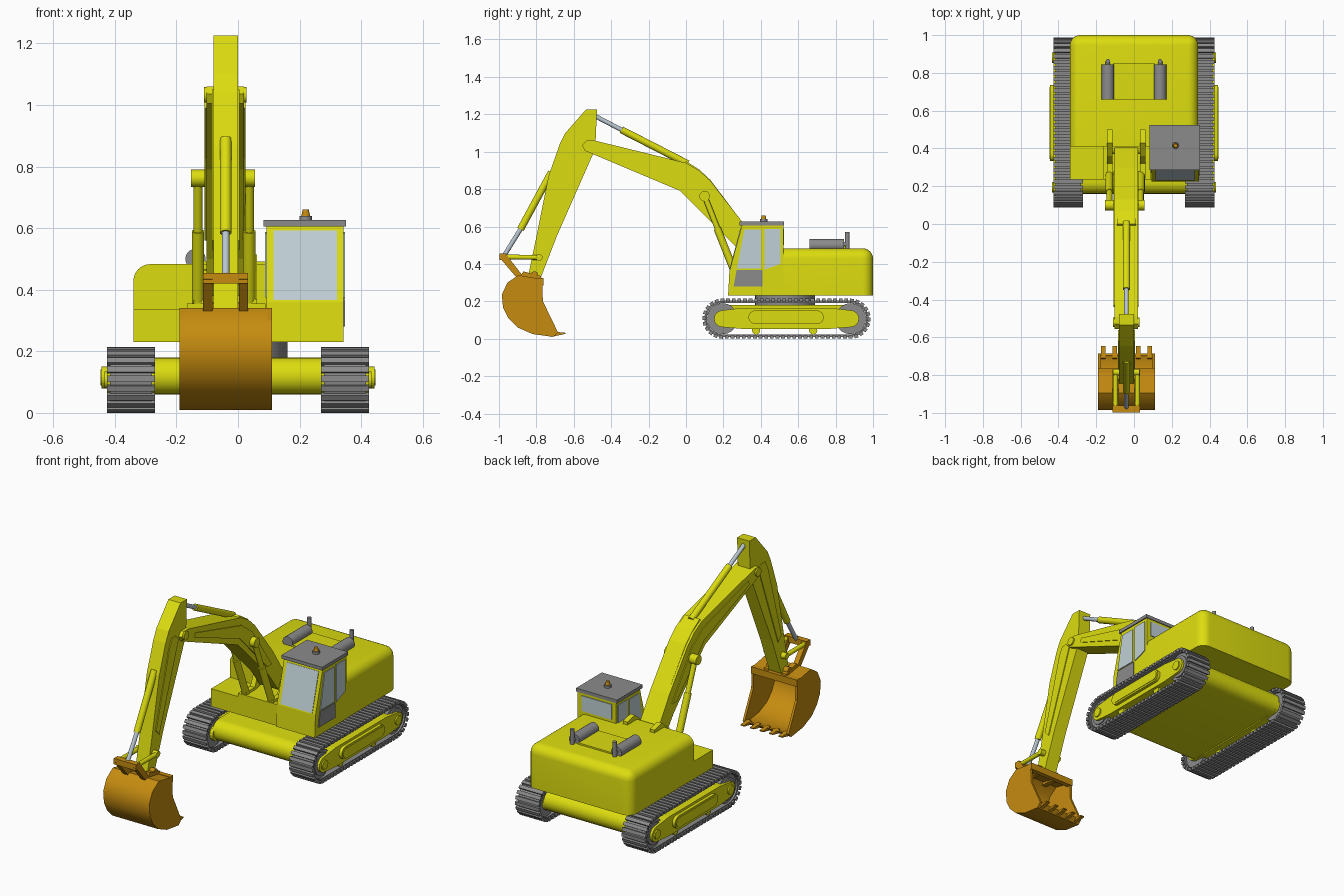
import bpy, bmesh, math
from mathutils import Vector, Matrix

default_cube = bpy.data.objects.get("Cube")
if default_cube:
    bpy.data.objects.remove(default_cube, do_unlink=True)


def material(name, red, green, blue):
    mat = bpy.data.materials.new(name)
    mat.use_nodes = True
    colour = (red, green, blue, 1)
    mat.diffuse_color = colour
    mat.node_tree.nodes["Principled BSDF"].inputs["Base Color"].default_value = colour
    return mat


YELLOW = material("yellow paint", .72, .72, .005)
ORANGE = material("orange bucket paint", .56, .26, .005)
GREY = material("grey metal", .26, .26, .26)
GLASS = material("pale blue glass", .53, .64, .68)
STEEL = material("polished steel", .48, .56, .62)
ARM = -.04  # the digging arm sits slightly off centre


def finish(name, bm, mat, smooth=False):
    bmesh.ops.recalc_face_normals(bm, faces=bm.faces[:])
    mesh = bpy.data.meshes.new(name)
    bm.to_mesh(mesh)
    bm.free()
    mesh.materials.append(mat)
    obj = bpy.data.objects.new(name, mesh)
    bpy.context.collection.objects.link(obj)
    if smooth:
        bpy.ops.object.select_all(action='DESELECT')
        obj.select_set(True)
        bpy.context.view_layer.objects.active = obj
        bpy.ops.object.shade_smooth_by_angle(angle=math.radians(35))
    return obj


def prism(name, profile, left, right, mat, smooth=False, rounded=None, radius=.05):
    """Extrude a (y, z) profile along x; bevel the edges chosen by 'rounded'."""
    bm = bmesh.new()
    face = bm.faces.new([bm.verts.new((left, y, z)) for y, z in profile])
    result = bmesh.ops.extrude_face_region(bm, geom=[face])
    moved = [v for v in result["geom"] if isinstance(v, bmesh.types.BMVert)]
    bmesh.ops.translate(bm, verts=moved, vec=(right - left, 0, 0))
    if rounded:
        edges = [e for e in bm.edges if rounded(e.verts[0].co, e.verts[1].co)]
        bmesh.ops.bevel(bm, geom=edges, offset=radius, segments=6, profile=.5, affect='EDGES')
    return finish(name, bm, mat, smooth or bool(rounded))


def block(name, x, y, z, mat, **options):
    profile = [(y[0], z[0]), (y[1], z[0]), (y[1], z[1]), (y[0], z[1])]
    return prism(name, profile, x[0], x[1], mat, **options)


def rod(name, start, end, radius, mat, sides=20, tip=None):
    start, end = Vector(start), Vector(end)
    axis = end - start
    turn = axis.to_track_quat('Z', 'Y').to_matrix().to_4x4()
    bm = bmesh.new()
    bmesh.ops.create_cone(bm, cap_ends=True, segments=sides, radius1=radius,
                          radius2=radius if tip is None else tip, depth=axis.length,
                          matrix=Matrix.Translation((start + end) / 2) @ turn)
    return finish(name, bm, mat, True)


def pin(name, x, y, z, radius, mat):
    return rod(name, (x[0], y, z), (x[1], y, z), radius, mat)


def stadium(front, rear, z, radius, steps=12):
    """Two half circles joined by straight runs."""
    points = []
    for centre, begin in ((rear, -math.pi / 2), (front, math.pi / 2)):
        for i in range(steps + 1):
            a = begin + math.pi * i / steps
            points.append((centre + radius * math.cos(a), z + radius * math.sin(a)))
    return points


# Undercarriage slab and slewing ring
prism("undercarriage_slab", stadium(.22, .87, .12, .06), -.28, .28, YELLOW, True)
rod("slewing_ring", (0, .53, .17), (0, .53, .24), .16, GREY, 40)

# Crawler tracks
FRONT, REAR, AXLE = .195, .88, .107


def track_belt(name, left, right):
    bm = bmesh.new()
    rings = []
    for x, r in ((left, .097), (right, .097), (right, .084), (left, .084)):
        rings.append([bm.verts.new((x, y, z)) for y, z in stadium(FRONT, REAR, AXLE, r)])
    for ring, following in zip(rings, rings[1:] + rings[:1]):
        for i in range(len(ring)):
            bm.faces.new((ring[i - 1], ring[i], following[i], following[i - 1]))
    finish(name, bm, GREY)


def track_shoes(name, left, right, count=66):
    bm = bmesh.new()
    straight, bend, radius = REAR - FRONT, math.pi * .098, .098
    for i in range(count):
        d = (straight + bend) * 2 * i / count
        half, d = divmod(d, straight + bend)
        if d < straight:
            y, z, a = FRONT + d, radius, 0
        else:
            a = (d - straight) / radius
            y, z = REAR + radius * math.sin(a), radius * math.cos(a)
        middle = Vector((0, (FRONT + REAR) / 2, AXLE))
        local = Matrix.Translation((0, y - middle.y, z)) @ Matrix.Rotation(-a, 4, 'X')
        spin = Matrix.Rotation(math.pi * half, 4, 'X')
        place = Matrix.Translation(middle + Vector(((left + right) / 2, 0, 0)))
        size = Matrix.Diagonal((right - left, .02, .018, 1))
        bmesh.ops.create_cube(bm, size=1, matrix=place @ spin @ local @ size)
    finish(name, bm, GREY)


def frame_outline():
    ends = stadium(FRONT, REAR, AXLE, .045, 8)
    half = len(ends) // 2
    return (ends[:half] + [(.77, .165), (.3, .165)] + ends[half:] + [(.3, .053), (.77, .053)])


for side, label in ((-1, "right"), (1, "left")):
    def span(a, b):
        return sorted((side * a, side * b))
    track_belt(label + "_track_belt", *span(.28, .415))
    track_shoes(label + "_track_shoes", *span(.27, .425))
    prism(label + "_track_frame", frame_outline(), *span(.27, .426), YELLOW)
    prism(label + "_frame_panel", stadium(.37, .7, .115, .036), *span(.42, .444), YELLOW)
    prism(label + "_panel_inset", stadium(.37, .7, .115, .026), *span(.44, .447), YELLOW)
    for y in (FRONT, REAR):
        pin(label + "_track_wheel", span(.29, .405), y, AXLE, .083, GREY)
        pin(label + "_wheel_rim", span(.4, .412), y, AXLE, .065, GREY)
        pin(label + "_wheel_hub", span(.42, .434), y, AXLE, .027, YELLOW)
    for y in (.375, .68):
        pin(label + "_roller", span(.3, .41), y, .045, .022, YELLOW)


# House with rounded top and rear, and the lower front deck
def house_edge(a, b):
    top = a.z > .4 and b.z > .4
    rear = a.y > .9 and b.y > .9
    return (top and (rear or abs(a.x - b.x) < .01)) or (rear and abs(a.x - b.x) < .01)


block("house", (-.34, .34), (.41, 1), (.23, .483), YELLOW, rounded=house_edge, radius=.055)
block("front_deck", (-.34, .1), (.235, .45), (.23, .335), YELLOW)
block("boom_base", (-.165, .09), (.235, .43), (.3, .355), YELLOW)

# Engine cover, silencers and exhaust stacks
block("engine_cover", (-.11, .11), (.66, .85), (.47, .492), YELLOW)
for x in (-.138, .138):
    rod("silencer", (x, .66, .5), (x, .845, .5), .033, GREY)
    rod("exhaust_stack", (x, .862, .47), (x, .862, .57), .012, GREY, 12)
    rod("exhaust_elbow", (x, .84, .505), (x, .862, .505), .012, GREY, 12)

# Cab with windows as thin plates
cab = [(.225, .23), (.52, .23), (.52, .61), (.3, .61), (.232, .36)]
prism("cab", cab, .092, .343, YELLOW)
block("cab_roof", (.083, .35), (.285, .525), (.606, .626), GREY)
rod("beacon_base", (.22, .415, .62), (.22, .415, .64), .02, GREY, 16)
rod("beacon", (.22, .415, .63), (.22, .415, .66), .016, ORANGE, 16, tip=.01)
prism("windscreen", [(.237, .365), (.297, .59), (.291, .592), (.231, .367)], .115, .322, GLASS)
block("rear_window", (.12, .315), (.518, .525), (.5, .59), GLASS)
door_glass = [(.272, .375), (.402, .375), (.402, .583), (.312, .583)]
side_glass = [(.42, .37), (.505, .4), (.505, .588), (.42, .588)]
door_panel = [(.255, .28), (.41, .28), (.41, .368), (.27, .368)]
for x, label in ((.088, "inner"), (.341, "outer")):
    prism(label + "_door_window", door_glass, x, x + .007, GLASS)
    prism(label + "_side_window", side_glass, x, x + .007, GLASS)
prism("door_panel", door_panel, .341, .348, GREY)

# Boom, its raised side panels and foot lugs
boom = [(.42, .44), (.3, .625), (.13, .845), (.07, .9), (0, .94), (-.49, 1.06),
        (-.53, 1.06), (-.555, 1.035), (-.54, 1.005), (-.03, .79), (.26, .5), (.35, .38)]
prism("boom", boom, ARM - .063, ARM + .06, YELLOW)
panel = [(.28, .56), (.1, .82), (0, .895), (-.43, 1.015), (-.44, .99), (-.02, .825), (.24, .56)]
prism("boom_side_panel", panel, ARM - .068, ARM + .065, YELLOW)
cover = [(.3, .625), (.13, .85), (.07, .905), (0, .95), (-.02, .93), (.1, .84), (.28, .6)]
prism("boom_back_plate", cover, ARM - .05, ARM + .05, YELLOW)
pin("boom_tip_pin", (ARM - .071, ARM + .068), -.52, 1.033, .025, YELLOW)
lug = [(.24, .33), (.5, .4), (.5, .5), (.43, .515), (.36, .46), (.32, .37), (.24, .37)]
for x in (ARM - .104, ARM + .072):
    prism("boom_foot_lug", lug, x, x + .03, YELLOW)
pin("boom_foot_pin", (ARM - .1, ARM + .1), .4, .435, .03, YELLOW)

# Pair of lift rams
pin("lift_ram_pin", (ARM - .113, ARM + .095), .1, .762, .028, YELLOW)
for x in (ARM - .09, ARM + .077):
    rod("lift_ram_piston", (x, .1, .762), (x, .18, .56), .015, YELLOW)
    rod("lift_ram_barrel", (x, .167, .59), (x, .262, .35), .02, YELLOW)

# Stick
stick = [(-.535, 1.225), (-.476, 1.225), (-.485, 1.015), (-.69, .55), (-.775, .33),
         (-.845, .33), (-.8, .545), (-.735, .87), (-.675, 1.04), (-.645, 1.1)]
prism("stick", stick, ARM - .04, ARM + .04, YELLOW)
inset = [(-.56, 1.02), (-.585, 1.05), (-.62, 1.05), (-.645, 1), (-.77, .56), (-.74, .53)]
prism("stick_side_panel", inset, ARM - .045, ARM + .045, YELLOW)


# Arm rams: yellow barrel with a steel piston
def ram(name, foot, middle, head):
    foot, middle, head = [(ARM, y, z) for y, z in (foot, middle, head)]
    rod(name + "_barrel", foot, middle, .019, YELLOW)
    rod(name + "_piston", middle, head, .012, STEEL)


ram("stick_ram", (.01, .935), (-.345, 1.117), (-.485, 1.19))
ram("bucket_ram", (-.72, .89), (-.885, .585), (-.975, .44))

# Bucket shell, sides, lip and teeth
outline = [(-.77, .318), (-.895, .34), (-.955, .3), (-.985, .235), (-.978, .165),
           (-.95, .11), (-.9, .06), (-.82, .025), (-.71, .01), (-.685, .035)]
inner = [(y + (-.8 - y) * .09, z + (.18 - z) * .09) for y, z in outline]
inner[0], inner[-1] = (-.77, .298), (-.695, .037)
WIDE = .15
prism("bucket_shell", outline + inner[::-1], ARM - WIDE, ARM + WIDE, ORANGE, True)
for x in (ARM - WIDE, ARM + WIDE - .014):
    prism("bucket_side", outline + [(-.765, .2)], x, x + .014, ORANGE)
block("bucket_top_lip", (ARM - WIDE, ARM + WIDE), (-.79, -.762), (.285, .325), ORANGE)
tooth = [(-.72, .01), (-.645, .026), (-.645, .032), (-.71, .038)]
for i in range(-2, 3):
    x = ARM + i * .062
    prism("bucket_tooth", tooth, x - .012, x + .012, ORANGE)

# Bucket linkage
arm_link = [(-.995, .455), (-.965, .455), (-.86, .32), (-.9, .32), (-.998, .435)]
ear = [(-.9, .31), (-.77, .3), (-.775, .335), (-.87, .36)]
for x in (ARM - .073, ARM + .043):
    prism("bucket_link", arm_link, x, x + .03, ORANGE)
    prism("bucket_ear", ear, x, x + .03, ORANGE)
    rod("guide_link", (x + .015, -.975, .437), (x + .015, -.785, .435), .013, YELLOW, 12)
block("link_crossbar", (ARM - .073, ARM + .073), (-.997, -.962), (.42, .455), ORANGE)
pin("guide_pin", (ARM - .07, ARM + .07), -.785, .435, .018, YELLOW)
pin("bucket_pin", (ARM - .07, ARM + .07), -.81, .34, .02, ORANGE)
